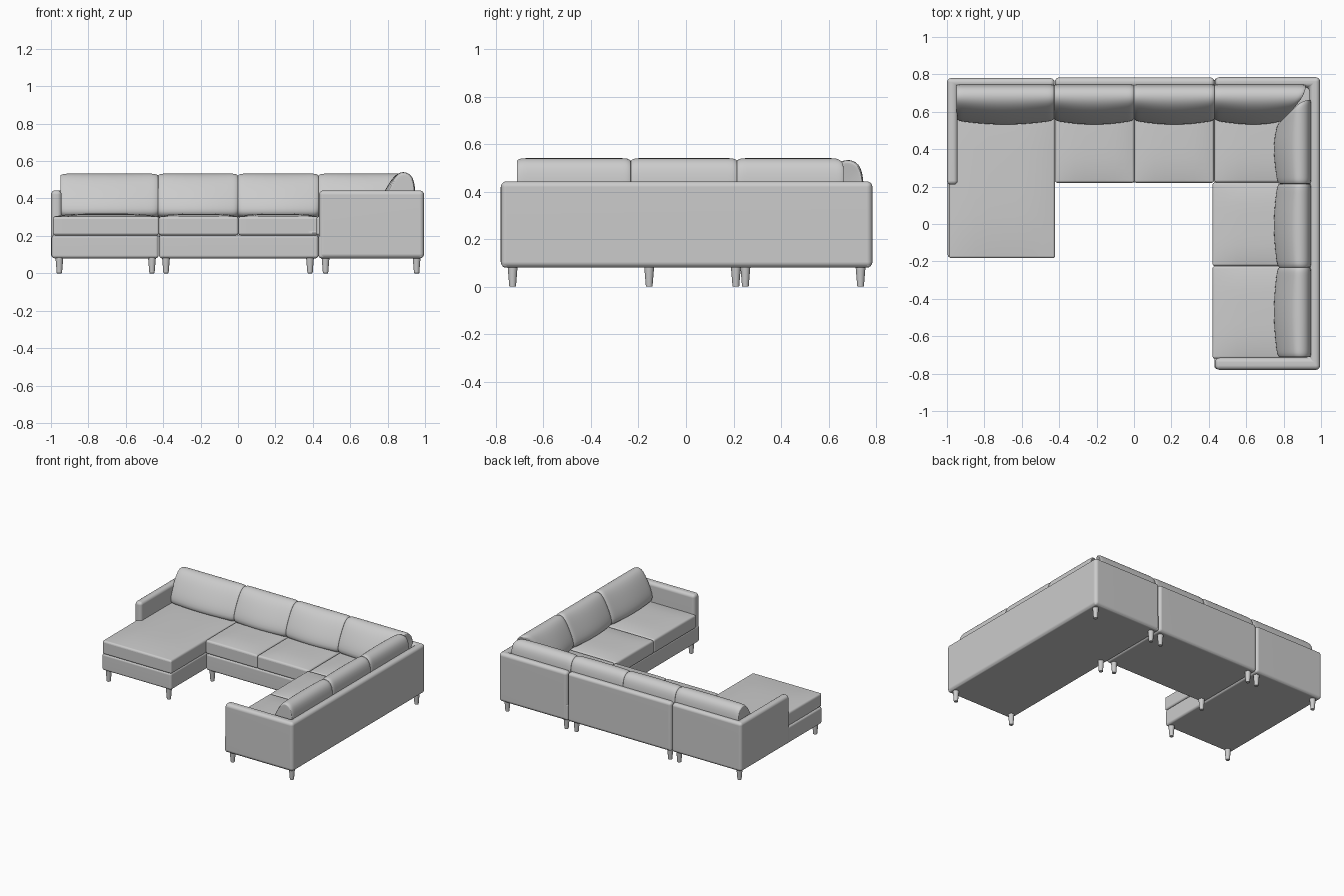
import bpy, bmesh

if "Cube" in bpy.data.objects:
    bpy.data.objects.remove(bpy.data.objects["Cube"])

# Single upholstery colour
fabric = bpy.data.materials.new("grey fabric")
fabric.use_nodes = True
GREY = (0.6, 0.6, 0.6, 1)
fabric.diffuse_color = GREY
fabric.node_tree.nodes["Principled BSDF"].inputs["Base Color"].default_value = GREY


def finish(name, bm, bevel=0, subsurf=0):
    bmesh.ops.recalc_face_normals(bm, faces=bm.faces)
    for f in bm.faces:
        f.smooth = True
    mesh = bpy.data.meshes.new(name)
    bm.to_mesh(mesh)
    bm.free()
    mesh.materials.append(fabric)
    ob = bpy.data.objects.new(name, mesh)
    bpy.context.collection.objects.link(ob)
    if bevel:
        mod = ob.modifiers.new("rounding", "BEVEL")
        mod.width, mod.segments, mod.limit_method = bevel, 4, "ANGLE"
        mod.angle_limit = 0.8
        ob.modifiers.new("normals", "WEIGHTED_NORMAL").keep_sharp = True
    if subsurf:
        mod = ob.modifiers.new("softness", "SUBSURF")
        mod.levels = mod.render_levels = subsurf
    return ob


def prism(name, outline, z0, z1, bevel):
    """Upright block with a given footprint."""
    bm = bmesh.new()
    face = bm.faces.new([bm.verts.new((x, y, z0)) for x, y in outline])
    top = bmesh.ops.extrude_face_region(bm, geom=[face], use_keep_orig=True)["geom"]
    for v in top:
        if isinstance(v, bmesh.types.BMVert):
            v.co.z = z1
    return finish(name, bm, bevel)


def rect(x0, x1, y0, y1):
    return [(x0, y0), (x1, y0), (x1, y1), (x0, y1)]


def seat(name, x0, x1, y0, y1):
    """Seat cushion with a gently crowned top and rounded edges."""
    bm = bmesh.new()
    bmesh.ops.create_cube(bm, size=2)
    bmesh.ops.subdivide_edges(bm, edges=bm.edges[:], cuts=7, use_grid_fill=True)
    for v in bm.verts:
        u, w, h = v.co
        crown = 0.016 * (1 - u ** 4) * (1 - w ** 4) * (h > 0.99)
        v.co = ((x0 + x1) / 2 + u * (x1 - x0) / 2,
                (y0 + y1) / 2 + w * (y1 - y0) / 2,
                0.253 + h * 0.05 + crown)
    finish(name, bm, 0.018)


# Back pillow section: distance from the wall, height
PROFILE = [(-0.01, 0.29), (-0.01, 0.46), (0.01, 0.52), (0.06, 0.54),
           (0.105, 0.515), (0.155, 0.43), (0.195, 0.34), (0.18, 0.29)]


def pillow(name, a, b, wall, along_x, depth=1.0, lift=0.0, miter=0.0):
    """Leaning back pillow: profile swept between a and b, fuller mid-length."""
    bm = bmesh.new()
    rings = []
    for u in (0, 0.03, 0.1, 0.3, 0.5, 0.7, 0.9, 0.97, 1):
        k = 0.93 if u in (0, 1) else 1
        full = 1 + 0.12 * (1 - (2 * u - 1) ** 2)
        ring = []
        for d, z in PROFILE:
            d = 0.07 + (d - 0.07) * k
            if d > 0.06:
                d *= full * depth
            z = 0.4 + (z + lift - 0.4) * k
            s = a + (b - a) * u - miter * u * u * max(0, d - 0.04)
            ring.append(bm.verts.new((s, wall - d, z) if along_x else (wall - d, s, z)))
        rings.append(ring)
    n = len(PROFILE)
    for p, q in zip(rings, rings[1:]):
        for i in range(n):
            j = (i + 1) % n
            bm.faces.new((p[i], p[j], q[j], q[i]))
    for end in (rings[0], rings[-1]):
        inner = bmesh.ops.inset_individual(bm, faces=[bm.faces.new(end)], thickness=0.012)
    finish(name, bm, subsurf=2)


# Walls: chaise corner, straight middle, long side with end arm
BOTTOM, TOP = 0.08, 0.443
prism("chaise_shell", [(-1, 0.21), (-0.943, 0.21), (-0.943, 0.73), (-0.425, 0.73),
                       (-0.425, 0.78), (-1, 0.78)], BOTTOM, TOP, 0.022)
prism("middle_back", rect(-0.423, 0.43, 0.73, 0.783), BOTTOM, TOP, 0.022)
prism("side_shell", [(0.433, -0.78), (0.995, -0.78), (0.995, 0.785), (0.433, 0.785),
                     (0.433, 0.73), (0.938, 0.73), (0.938, -0.715), (0.433, -0.715)],
      BOTTOM, TOP, 0.024)

# Bases
prism("chaise_base", rect(-0.996, -0.425, -0.18, 0.776), BOTTOM, 0.205, 0.016)
prism("middle_base", rect(-0.422, 0.43, 0.222, 0.78), BOTTOM, 0.205, 0.016)
prism("side_base", rect(0.43, 0.991, -0.776, 0.78), BOTTOM, 0.205, 0.016)

# Seat cushions
seat("chaise_seat", -0.99, -0.422, -0.183, 0.74)
seat("middle_seat_right", -0.422, 0.002, 0.22, 0.74)
seat("middle_seat_left", 0.002, 0.428, 0.22, 0.74)
seat("corner_seat", 0.43, 0.945, 0.222, 0.74)
seat("side_seat_back", 0.42, 0.945, -0.225, 0.222)
seat("side_seat_front", 0.42, 0.945, -0.72, -0.225)

# Back pillows
for name, a, b, m in (("chaise_pillow", -0.95, -0.427, 0),
                      ("middle_pillow_right", -0.427, 0, 0),
                      ("middle_pillow_left", 0, 0.43, 0),
                      ("corner_pillow_back", 0.43, 0.92, 0.8)):
    pillow(name, a, b, 0.74, True, miter=m)
for name, a, b, m in (("side_pillow_front", -0.712, -0.232, 0),
                      ("side_pillow_back", -0.232, 0.215, 0),
                      ("corner_pillow_side", 0.215, 0.665, 1)):
    pillow(name, a, b, 0.94, False, 0.92, 0.008, m)

# Tapered legs
LEGS = [(-0.955, -0.155), (-0.46, -0.155), (-0.955, 0.735), (-0.46, 0.735),
        (-0.385, 0.25), (0.385, 0.25), (-0.385, 0.735), (0.385, 0.735),
        (0.468, 0.21), (0.468, 0.735), (0.468, -0.73), (0.955, -0.73), (0.955, 0.735)]
for i, (x, y) in enumerate(LEGS):
    bm = bmesh.new()
    bmesh.ops.create_cone(bm, cap_ends=True, segments=20, radius1=0.014,
                          radius2=0.021, depth=0.085)
    bmesh.ops.translate(bm, verts=bm.verts, vec=(x, y, 0.0425))
    finish(f"leg_{i + 1}", bm, 0.003)
